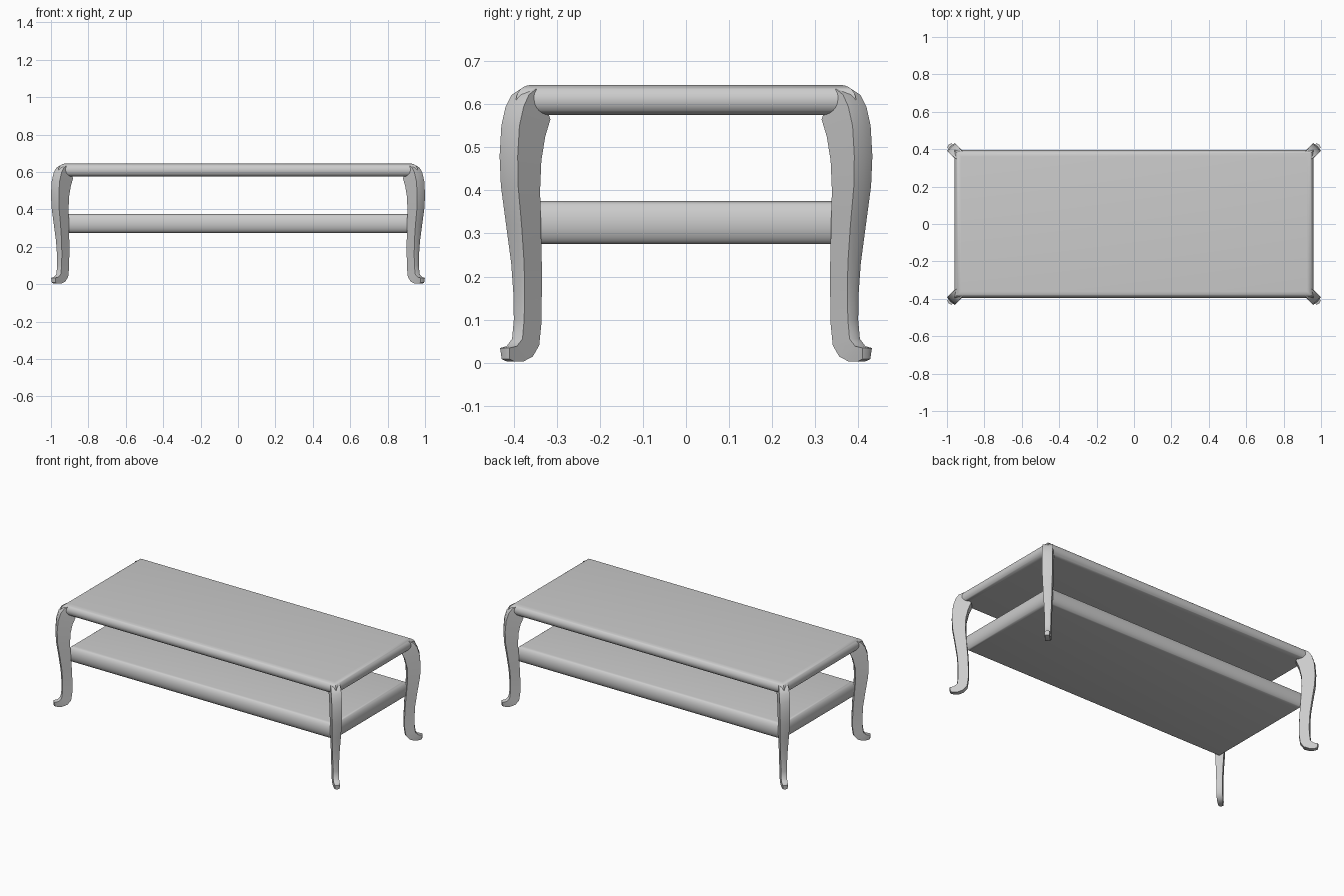
import bpy, bmesh, math

cube = bpy.data.objects.get("Cube")
if cube:
    bpy.data.objects.remove(cube)

grey = bpy.data.materials.new("light_grey")
grey.use_nodes = True
COLOR = (0.6, 0.6, 0.6, 1)
grey.diffuse_color = COLOR
grey.node_tree.nodes["Principled BSDF"].inputs["Base Color"].default_value = COLOR


def loft(name, rings, angle=40):
    """Skin a list of equal rings, cap both ends and shade smooth."""
    bm = bmesh.new()
    loops = [[bm.verts.new(p) for p in ring] for ring in rings]
    n = len(loops[0])
    for a, b in zip(loops, loops[1:]):
        for i in range(n):
            j = (i + 1) % n
            bm.faces.new((a[i], a[j], b[j], b[i]))
    bm.faces.new(loops[0])
    bm.faces.new(loops[-1])
    bmesh.ops.recalc_face_normals(bm, faces=bm.faces)
    mesh = bpy.data.meshes.new(name)
    bm.to_mesh(mesh)
    bm.free()
    mesh.materials.append(grey)
    obj = bpy.data.objects.new(name, mesh)
    bpy.context.collection.objects.link(obj)
    bpy.ops.object.select_all(action='DESELECT')
    obj.select_set(True)
    bpy.context.view_layer.objects.active = obj
    bpy.ops.object.shade_smooth_by_angle(angle=math.radians(angle))
    return obj


def board(name, hx, hy, bottom, top, depth, steps=12):
    """Flat board with a rounded nose on all four edges."""
    rings = []
    for k in range(steps + 1):
        t = math.pi * (k / steps - 0.5)
        inset = depth * (1 - math.cos(t))
        z = (bottom + top) / 2 + (top - bottom) / 2 * math.sin(t)
        x, y = hx - inset, hy - inset
        rings.append([(-x, -y, z), (x, -y, z), (x, y, z), (-x, y, z)])
    return loft(name, rings)


board("table_top", 0.96, 0.395, 0.575, 0.645, 0.035)
board("lower_shelf", 0.935, 0.37, 0.275, 0.375, 0.03)

# Leg stations from toe to crown:
# outer position, outer height, inner position, inner height, half width
STATIONS = [
    (0.419, 0.008, 0.408, 0.003, 0.009),
    (0.421, 0.034, 0.388, 0.003, 0.011),
    (0.405, 0.038, 0.368, 0.014, 0.012),
    (0.392, 0.055, 0.353, 0.040, 0.012),
    (0.388, 0.10, 0.348, 0.09, 0.012),
    (0.388, 0.16, 0.348, 0.16, 0.013),
    (0.391, 0.23, 0.350, 0.23, 0.015),
    (0.400, 0.32, 0.355, 0.32, 0.018),
    (0.410, 0.41, 0.359, 0.40, 0.020),
    (0.412, 0.48, 0.357, 0.47, 0.021),
    (0.408, 0.55, 0.348, 0.525, 0.021),
    (0.398, 0.595, 0.336, 0.565, 0.021),
    (0.385, 0.622, 0.345, 0.595, 0.020),
    (0.366, 0.636, 0.350, 0.615, 0.018),
]
OFFSET = 0.567  # how much farther out the legs sit along x


def leg(name, sx, sy):
    rings = []
    for outer, zo, inner, zi, h in STATIONS:
        # across the diagonal: corners plus a slightly raised middle
        section = [(outer, zo, -h), (outer + 0.003, zo, 0), (outer, zo, h),
                   (inner, zi, h), (inner - 0.002, zi, 0), (inner, zi, -h)]
        rings.append([(sx * (OFFSET + d + w), sy * (d - w), z)
                      for d, z, w in section])
    return loft(name, rings, 45)


for sy, end in ((-1, "front"), (1, "back")):
    for sx, side in ((-1, "right"), (1, "left")):
        leg(f"{end}_{side}_leg", sx, sy)
